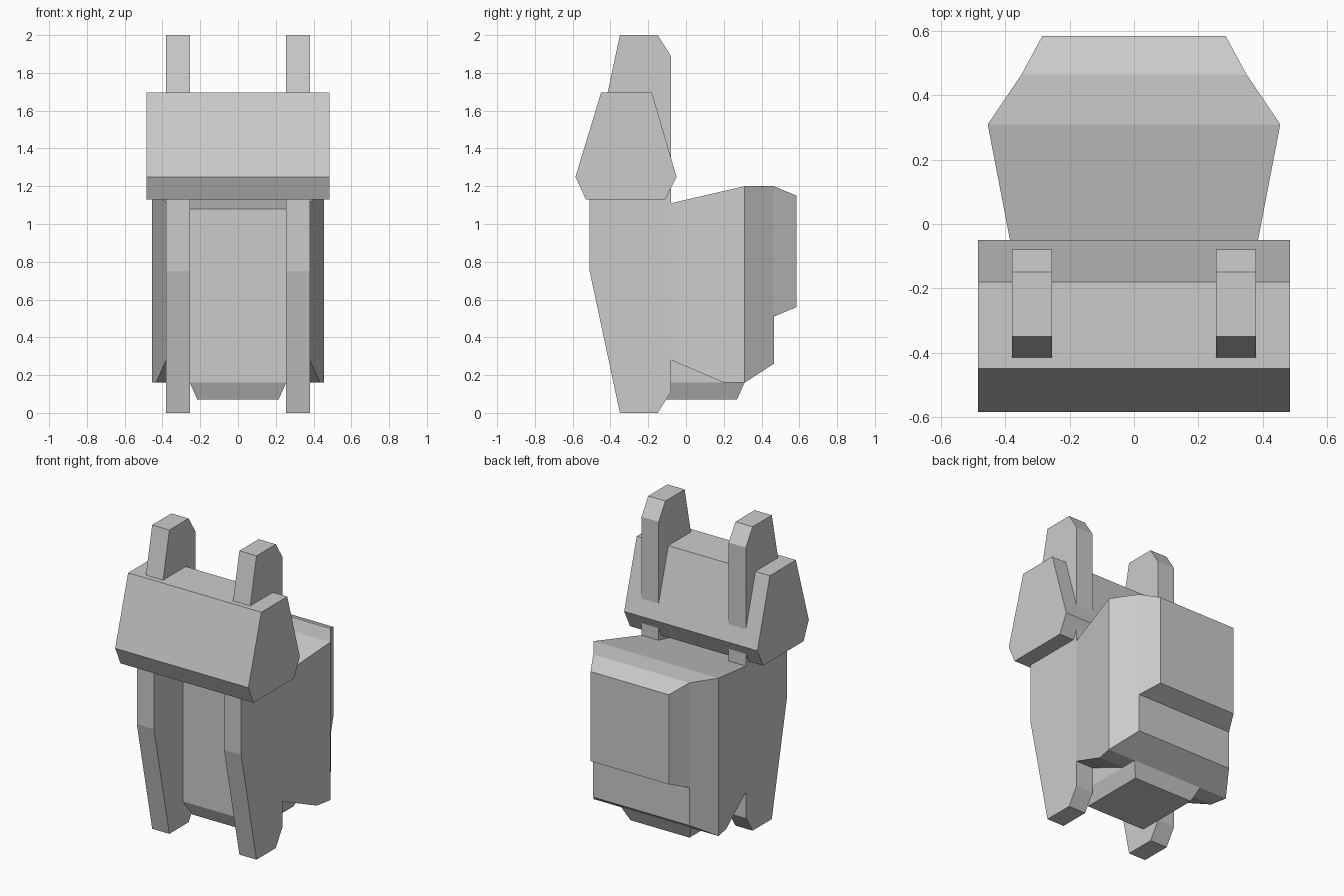
import bpy, bmesh
from mathutils import Vector

if "Cube" in bpy.data.objects:
    bpy.data.objects.remove(bpy.data.objects["Cube"])


def finish(name, bm):
    bmesh.ops.recalc_face_normals(bm, faces=bm.faces)
    mesh = bpy.data.meshes.new(name)
    bm.to_mesh(mesh)
    bm.free()
    ob = bpy.data.objects.new(name, mesh)
    bpy.context.collection.objects.link(ob)
    return ob


def loft(bottom, top):
    """Closed solid between two matching rings of points."""
    bm = bmesh.new()
    a = [bm.verts.new(p) for p in bottom]
    b = [bm.verts.new(p) for p in top]
    n = len(a)
    bm.faces.new(a)
    bm.faces.new(b)
    for i in range(n):
        bm.faces.new((a[i], a[(i + 1) % n], b[(i + 1) % n], b[i]))
    bmesh.ops.recalc_face_normals(bm, faces=bm.faces)
    return bm


def side_prism(name, profile, x0, x1):
    """Extrude a (y, z) profile along x."""
    return finish(name, loft([(x0, y, z) for y, z in profile],
                             [(x1, y, z) for y, z in profile]))


def plan_prism(name, half, z0, z1, cuts):
    """Extrude a mirrored (x, y) plan along z, then trim it with planes
    through two (y, z) points; material left of p -> q is removed."""
    plan = half + [(-x, y) for x, y in reversed(half)]
    bm = loft([(x, y, z0) for x, y in plan], [(x, y, z1) for x, y in plan])
    for (py, pz), (qy, qz) in cuts:
        res = bmesh.ops.bisect_plane(
            bm, geom=bm.verts[:] + bm.edges[:] + bm.faces[:], dist=1e-5,
            plane_co=Vector((0, py, pz)), plane_no=Vector((0, pz - qz, qy - py)),
            clear_outer=True)
        edges = [e for e in res["geom_cut"] if isinstance(e, bmesh.types.BMEdge)]
        bmesh.ops.holes_fill(bm, edges=edges, sides=0)
    return finish(name, bm)


def rect(hx, y0, y1, z):
    return [(-hx, y0, z), (hx, y0, z), (hx, y1, z), (-hx, y1, z)]


# Tall side posts, running through the head block
post = [(-0.35, 0), (-0.15, 0), (-0.08, 0.11), (-0.08, 1.89), (-0.15, 2),
        (-0.35, 2), (-0.51, 1.25), (-0.51, 0.75)]
for side, x0, x1 in (("left", -0.38, -0.255), ("right", 0.255, 0.38)):
    side_prism(side + "_post", post, x0, x1)

# Wide head block
side_prism("head_block", [(-0.45, 1.695), (-0.18, 1.695), (-0.05, 1.25),
                          (-0.11, 1.13), (-0.53, 1.13), (-0.585, 1.25)],
           -0.485, 0.485)

# Main body, trimmed with sloped top and undersides
plan_prism("body", [(0.38, -0.08), (0.455, 0.31), (0.35, 0.465)], 0.16, 1.2,
           [((-0.08, 1.11), (0.31, 1.2)),
            ((0.2, 0.16), (-0.08, 0.28)),
            ((0.465, 0.26), (0.31, 0.16))])

# Raised back panel
plan_prism("back_panel", [(0.35, 0.465), (0.285, 0.585)], 0.51, 1.2,
           [((0.465, 1.2), (0.585, 1.15)),
            ((0.585, 0.56), (0.465, 0.51))])

# Centre panel between the posts
side_prism("front_panel", [(-0.21, 0.16), (0.2, 0.16), (-0.08, 0.28),
                           (-0.08, 1.11), (-0.21, 1.08)], -0.255, 0.255)

# Tapered foot under the body
finish("bottom_tray", loft(rect(0.215, -0.17, 0.27, 0.07),
                           rect(0.255, -0.21, 0.31, 0.16)))
